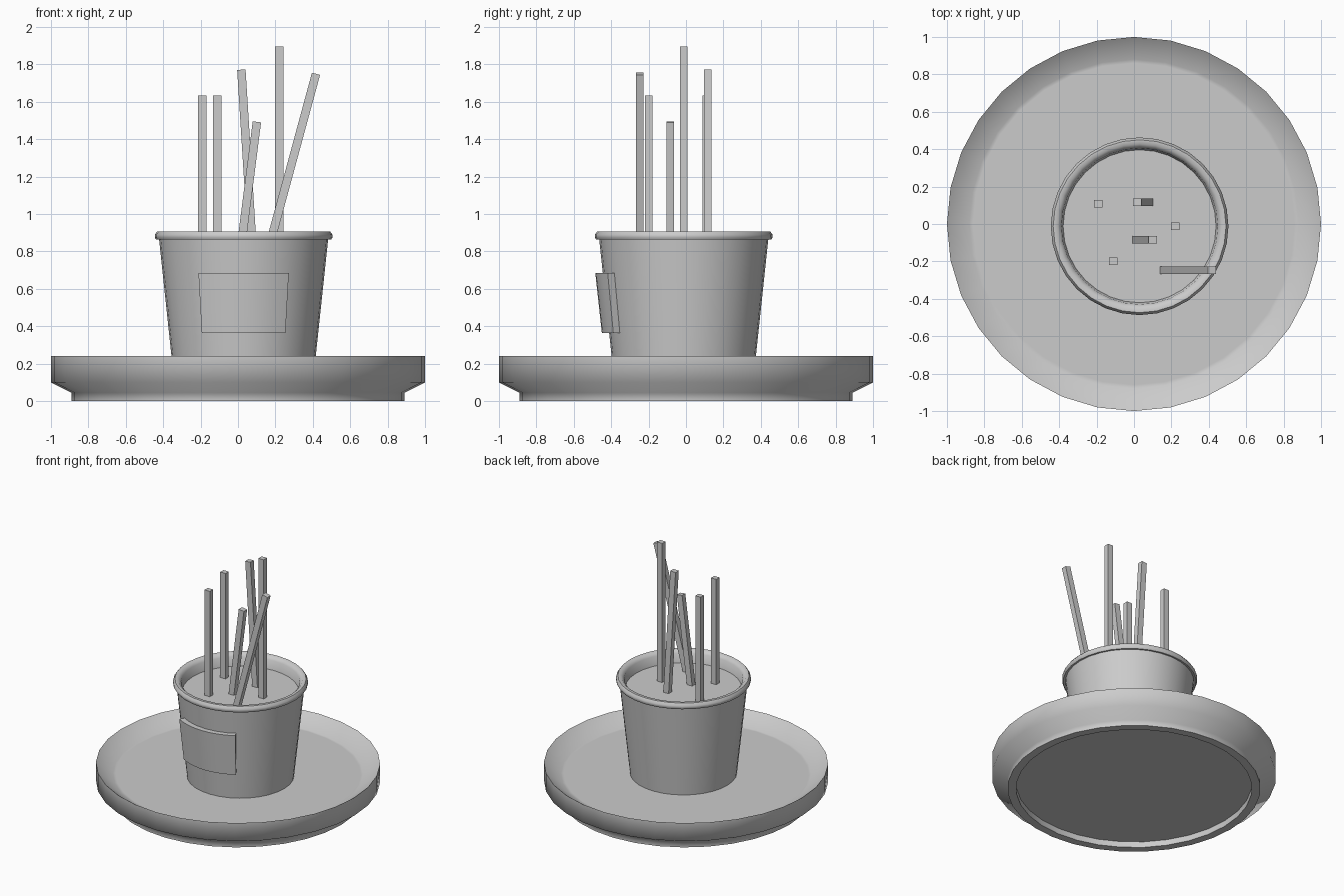
import bpy, bmesh, math
from mathutils import Vector

if "Cube" in bpy.data.objects:
    bpy.data.objects.remove(bpy.data.objects["Cube"])

POT = Vector((0.030, -0.012, 0))
SOIL_Z = 0.815
FLOOR_Z = 0.155


def finish(name, bm, loc=(0, 0, 0), angle=None):
    bmesh.ops.recalc_face_normals(bm, faces=bm.faces)
    mesh = bpy.data.meshes.new(name)
    bm.to_mesh(mesh)
    bm.free()
    ob = bpy.data.objects.new(name, mesh)
    bpy.context.collection.objects.link(ob)
    ob.location = loc
    if angle:
        bpy.ops.object.select_all(action='DESELECT')
        ob.select_set(True)
        bpy.context.view_layer.objects.active = ob
        bpy.ops.object.shade_smooth_by_angle(angle=math.radians(angle))
    return ob


def lathe(name, profile, loc=(0, 0, 0), n=32, angle=50):
    """Revolve (r, z) points about z, with flat caps on both ends."""
    bm = bmesh.new()
    rings = [[bm.verts.new((r * math.cos(2 * math.pi * i / n),
                            r * math.sin(2 * math.pi * i / n), z))
              for i in range(n)] for r, z in profile]
    for a, b in zip(rings, rings[1:]):
        for i in range(n):
            j = (i + 1) % n
            bm.faces.new((a[i], a[j], b[j], b[i]))
    bm.faces.new(rings[0])
    bm.faces.new(rings[-1])
    return finish(name, bm, loc, angle)


def stick(name, bottom, top, wx=0.045, wy=0.04):
    """Square rod between two points, its ends square to its axis."""
    a, b = Vector(bottom), Vector(top)
    axis = b - a
    bm = bmesh.new()
    bmesh.ops.create_cube(bm, size=1)
    bmesh.ops.scale(bm, vec=(wx, wy, axis.length), verts=bm.verts)
    ob = finish(name, bm, (a + b) / 2)
    ob.rotation_euler = (0, math.atan2(axis.x, axis.z), 0)
    return ob


# Saucer with recessed underside, stepped foot, sloped lip and flat floor
lathe("saucer", [(0.81, 0.045), (0.83, 0.045), (0.83, 0), (0.89, 0),
                 (0.89, 0.045), (1.0, 0.10), (1.0, 0.24),
                 (0.88, FLOOR_Z), (0.86, FLOOR_Z)], angle=80)

# Tapered pot with rolled rim
lathe("pot", [(0.375, 0.14), (0.452, 0.865), (0.468, 0.863), (0.475, 0.875),
              (0.475, 0.89), (0.462, 0.908), (0.44, 0.908), (0.418, 0.885),
              (0.405, SOIL_Z - 0.03)], POT)

# Soil surface
lathe("soil", [(0.40, SOIL_Z - 0.025), (0.409, SOIL_Z)], POT)

# Raised curved label plate on the front
bm = bmesh.new()
half, steps = math.radians(30.7), 8
sections = []
for i in range(steps + 1):
    t = -half + 2 * half * i / steps
    sections.append([bm.verts.new((r * math.sin(t), -r * math.cos(t), z))
                     for r, z in ((0.438, 0.365), (0.473, 0.685),
                                  (0.425, 0.685), (0.39, 0.365))])
for a, b in zip(sections, sections[1:]):
    for k in range(4):
        bm.faces.new((a[k], b[k], b[(k + 1) % 4], a[(k + 1) % 4]))
bm.faces.new(sections[0])
bm.faces.new(sections[-1])
finish("label_plate", bm, POT, 80)

# Sticks: bottom x, top x, y, top z
for i, (x0, x1, y, z) in enumerate([
        (-0.191, -0.191, 0.107, 1.633), (-0.111, -0.111, -0.2, 1.633),
        (0.079, 0.018, 0.115, 1.772), (0.221, 0.221, -0.012, 1.895),
        (0.012, 0.101, -0.084, 1.493), (0.158, 0.417, -0.246, 1.75)]):
    stick(f"stick_{i + 1}", (x0, y, SOIL_Z - 0.02), (x1, y, z))
